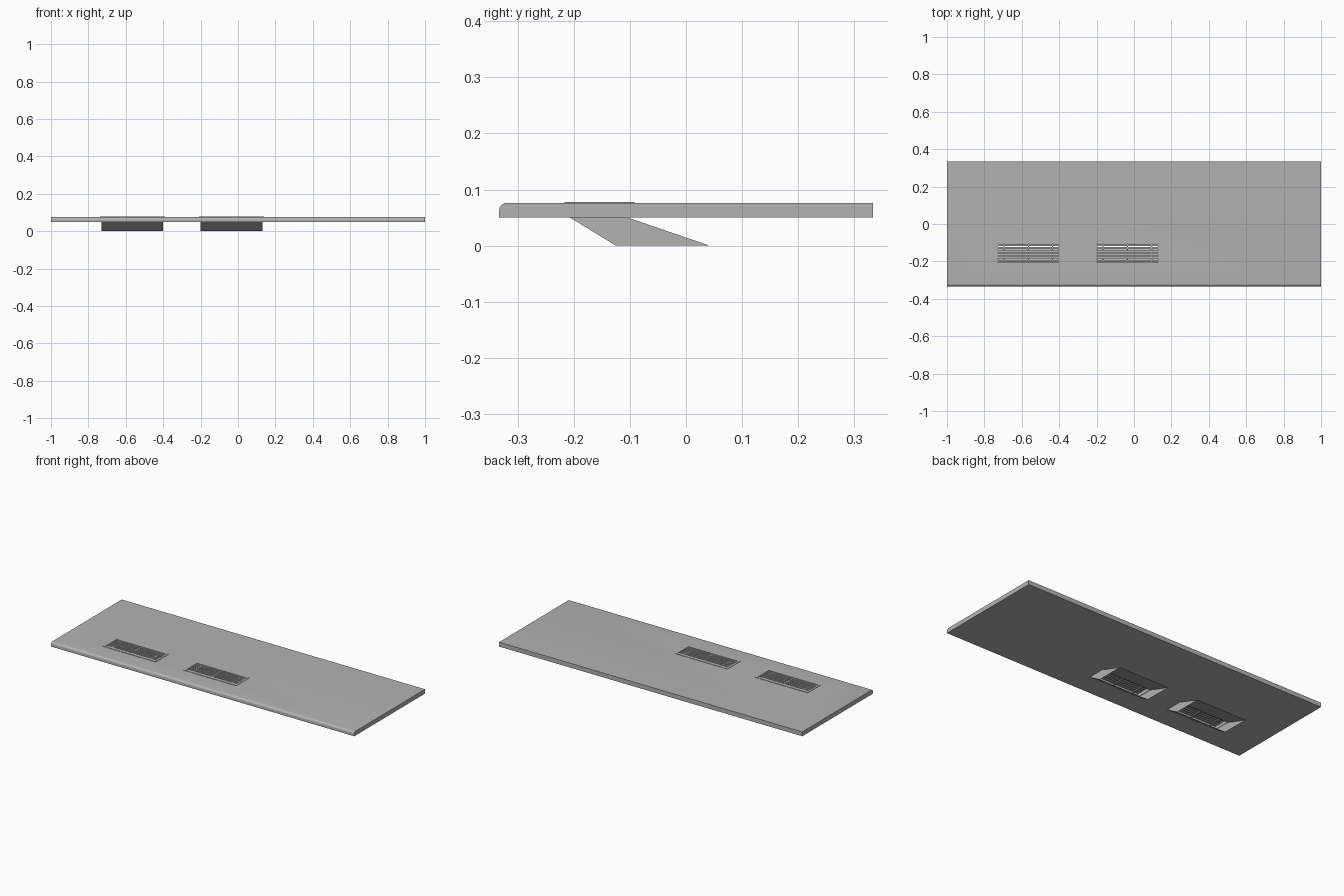
import bpy, bmesh
from mathutils import Vector

cube = bpy.data.objects.get("Cube")
if cube:
    bpy.data.objects.remove(cube, do_unlink=True)

grey = bpy.data.materials.new("plain_grey")
grey.use_nodes = True
grey.diffuse_color = (0.45, 0.45, 0.45, 1)
grey.node_tree.nodes["Principled BSDF"].inputs["Base Color"].default_value = (0.45, 0.45, 0.45, 1)

BOTTOM, TOP = 0.05, 0.076
HALF_X, Y0, Y1 = 0.162, -0.205, -0.104      # vent opening


def finish(name, bm):
    bmesh.ops.recalc_face_normals(bm, faces=bm.faces[:])
    mesh = bpy.data.meshes.new(name)
    bm.to_mesh(mesh)
    bm.free()
    mesh.materials.append(grey)
    obj = bpy.data.objects.new(name, mesh)
    bpy.context.collection.objects.link(obj)
    return obj


def add_box(bm, x0, x1, y0, y1, z0, z1):
    verts = bmesh.ops.create_cube(bm, size=1)["verts"]
    for v in verts:
        v.co = Vector((x0 if v.co.x < 0 else x1,
                       y0 if v.co.y < 0 else y1,
                       z0 if v.co.z < 0 else z1))


def extrude_profile(points, x0, x1, caps=True):
    """Extrude a closed (y, z) outline along x."""
    bm = bmesh.new()
    face = bm.faces.new([bm.verts.new((x0, y, z)) for y, z in points])
    out = bmesh.ops.extrude_face_region(bm, geom=[face])["geom"]
    bmesh.ops.translate(bm, vec=(x1 - x0, 0, 0),
                        verts=[g for g in out if isinstance(g, bmesh.types.BMVert)])
    return bm


def apply_modifier(obj, mod):
    bpy.ops.object.select_all(action='DESELECT')
    bpy.context.view_layer.objects.active = obj
    obj.select_set(True)
    bpy.ops.object.modifier_apply(modifier=mod.name)


# Long panel with a rounded upper front edge
bm = extrude_profile([(-0.333, BOTTOM), (0.333, BOTTOM), (0.333, TOP), (-0.333, TOP)], -1, 1)
edge = [e for e in bm.edges if all(v.co.y < 0 and v.co.z > 0.06 for v in e.verts)]
bmesh.ops.bevel(bm, geom=edge, offset=0.013, segments=6, profile=0.5, affect='EDGES')
panel = finish("panel", bm)

vents = {"right": -0.565, "left": -0.035}

# Vent openings cut through the panel
bm = bmesh.new()
for cx in vents.values():
    add_box(bm, cx - HALF_X, cx + HALF_X, Y0, Y1, 0.02, 0.1)
cutter = finish("opening_cutter", bm)
cutter.hide_render = True
cut = panel.modifiers.new("openings", 'BOOLEAN')
cut.object = cutter
cut.solver = 'EXACT'
apply_modifier(panel, cut)
bpy.data.objects.remove(cutter, do_unlink=True)
bpy.ops.object.shade_smooth_by_angle(angle=0.6)

for side, cx in vents.items():
    x0, x1 = cx - HALF_X, cx + HALF_X

    # Thin rim lying on the panel around the opening
    bm = bmesh.new()
    rim, z0, z1 = 0.012, TOP - 0.001, TOP + 0.002
    add_box(bm, x0 - rim, x1 + rim, Y0 - rim, Y0, z0, z1)
    add_box(bm, x0 - rim, x1 + rim, Y1, Y1 + rim, z0, z1)
    add_box(bm, x0 - rim, x0, Y0, Y1, z0, z1)
    add_box(bm, x1, x1 + rim, Y0, Y1, z0, z1)
    finish(side + "_vent_rim", bm)

    # Grille: long slats crossed by ribs
    bm = bmesh.new()
    count = 6
    pitch = (Y1 - Y0) / count
    for i in range(count):
        y = Y0 + pitch * (i + 0.5)
        add_box(bm, x0, x1, y - 0.005, y + 0.005, TOP - 0.008, TOP)
    for dx in (-0.13, 0, 0.13):
        add_box(bm, cx + dx - 0.003, cx + dx + 0.003, Y0, Y1, TOP - 0.012, TOP - 0.001)
    finish(side + "_vent_grille", bm)

    # Slanted duct below, open at both ends
    bm = extrude_profile([(-0.207, BOTTOM), (-0.125, 0), (0.042, 0), (-0.104, BOTTOM)],
                         cx - 0.165, cx + 0.165)
    bmesh.ops.recalc_face_normals(bm, faces=bm.faces[:])
    ends = [f for f in bm.faces if len({round(v.co.z, 4) for v in f.verts}) == 1]
    bmesh.ops.delete(bm, geom=ends, context='FACES_ONLY')
    duct = finish(side + "_vent_duct", bm)
    wall = duct.modifiers.new("wall", 'SOLIDIFY')
    wall.thickness = 0.002
    wall.offset = -1
    apply_modifier(duct, wall)
    # Keep the wall ends flush with the panel underside and the ground
    for v in duct.data.vertices:
        v.co.z = min(max(v.co.z, 0), BOTTOM)
